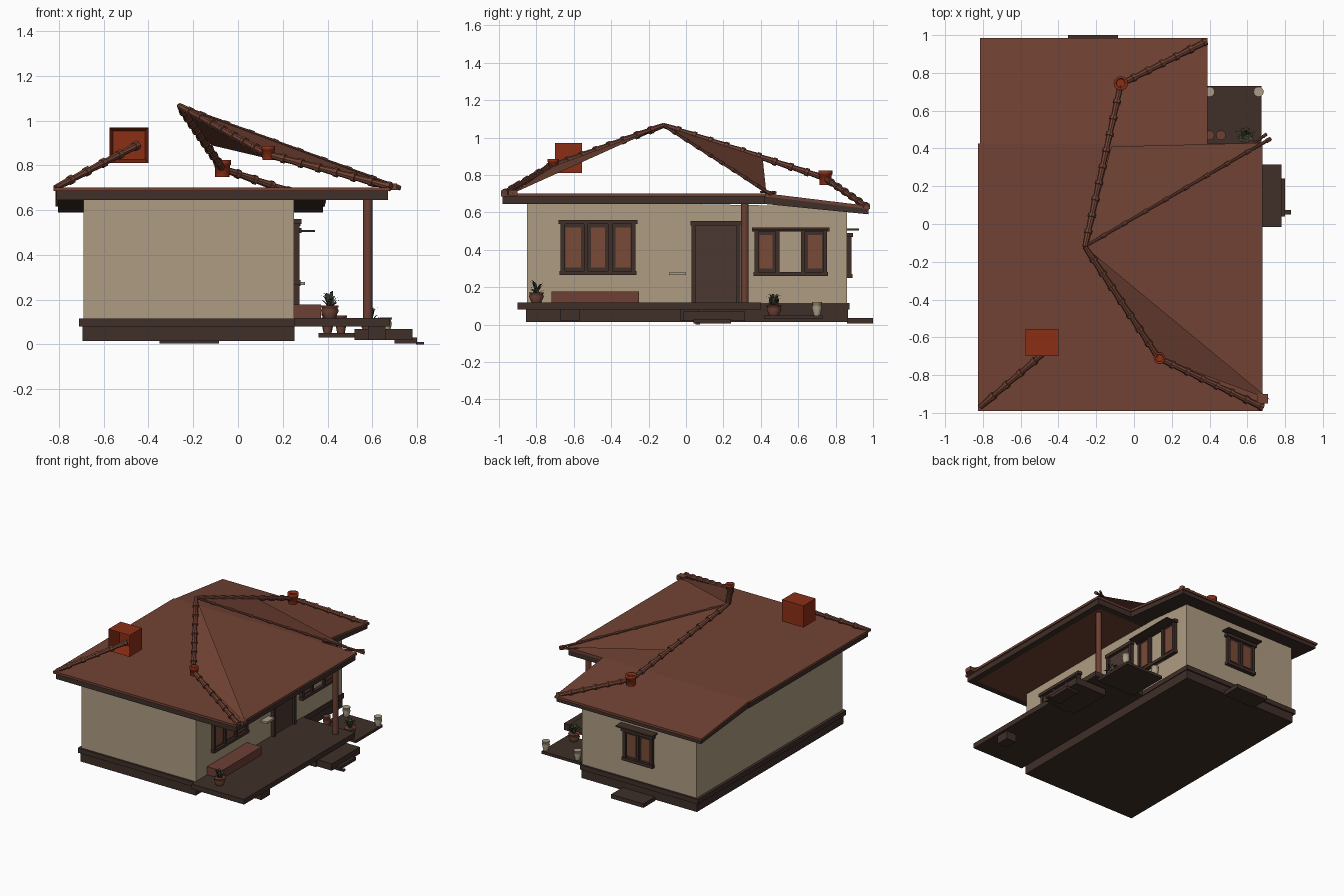
import bpy, bmesh, math, random
from mathutils import Vector

if "Cube" in bpy.data.objects:
    bpy.data.objects.remove(bpy.data.objects["Cube"])

random.seed(3)

def mat(name, r, g, b):
    m = bpy.data.materials.new(name)
    m.diffuse_color = (r, g, b, 1)
    m.use_nodes = True
    m.node_tree.nodes["Principled BSDF"].inputs["Base Color"].default_value = m.diffuse_color
    return m

ROOF = mat("roof_brown", 0.165, 0.055, 0.034)
WOOD = mat("dark_wood", 0.05, 0.028, 0.022)
WALL = mat("beige_plaster", 0.43, 0.335, 0.225)
RED = mat("rust_red", 0.26, 0.028, 0.008)
PANE = mat("pane_brown", 0.19, 0.07, 0.04)
POST = mat("post_brown", 0.15, 0.05, 0.034)
LEAF = mat("dull_green", 0.06, 0.07, 0.04)
CREAM = mat("cream_clay", 0.40, 0.34, 0.24)
DARK = mat("door_shadow", 0.07, 0.04, 0.032)

def mesh(name, verts, faces, *mats):
    me = bpy.data.meshes.new(name)
    me.from_pydata(verts, [], faces)
    for m in mats:
        me.materials.append(m)
    ob = bpy.data.objects.new(name, me)
    bpy.context.collection.objects.link(ob)
    return ob

BOXF = [(0, 3, 2, 1), (4, 5, 6, 7), (0, 1, 5, 4), (1, 2, 6, 5), (2, 3, 7, 6), (3, 0, 4, 7)]

def box(name, x, y, z, m, drop=0):
    """Box from ranges; drop lowers the +y end."""
    v = [(px, py, pz - (drop if py == y[1] else 0)) for pz in z
         for px, py in ((x[0], y[0]), (x[1], y[0]), (x[1], y[1]), (x[0], y[1]))]
    return mesh(name, v, BOXF, m)

def lathe(name, x, y, prof, m, n=14):
    """Revolve (radius, z) profile round a vertical axis."""
    v = [(x + r * math.cos(2 * math.pi * i / n), y + r * math.sin(2 * math.pi * i / n), z)
         for r, z in prof for i in range(n)]
    f = [(k * n + i, k * n + (i + 1) % n, (k + 1) * n + (i + 1) % n, (k + 1) * n + i)
         for k in range(len(prof) - 1) for i in range(n)]
    f += [tuple(reversed(range(n))), tuple(range((len(prof) - 1) * n, len(prof) * n))]
    ob = mesh(name, v, f, m)
    for p in ob.data.polygons:
        p.use_smooth = len(p.vertices) == 4
    return ob

def ridge(name, pts, m, r=0.017, step=0.095, n=8):
    """Row of tapered cap tiles along a path."""
    v, f = [], []
    for a, b in zip(pts, pts[1:]):
        a, b = Vector(a), Vector(b)
        d = b - a
        k = max(1, round(d.length / step))
        q = d.to_track_quat('Z', 'Y')
        for j in range(k):
            o = len(v)
            for t, rr in ((j / k, r * 0.8), ((j + 0.8) / k, r), ((j + 0.82) / k, r * 1.25), ((j + 1.03) / k, r * 1.25)):
                v += [a + d * t + q @ Vector((rr * math.cos(2 * math.pi * i / n), rr * math.sin(2 * math.pi * i / n), 0))
                      for i in range(n)]
            f += [(o + s * n + i, o + s * n + (i + 1) % n, o + (s + 1) * n + (i + 1) % n, o + (s + 1) * n + i)
                  for s in range(3) for i in range(n)]
            f += [tuple(o + i for i in reversed(range(n))), tuple(o + 3 * n + i for i in range(n))]
    return mesh(name, v, f, m)

# House body, foundation and skirting
box("walls", (-0.69, 0.25), (-0.85, 0.86), (0.1, 0.66), WALL, 0.03)
box("foundation", (-0.695, 0.252), (-0.855, 0.865), (0.015, 0.09), WOOD)
box("skirting", (-0.71, 0.258), (-0.865, 0.875), (0.08, 0.115), WOOD)

# Flat roof: main slab and lower sloping back slab, each with dark fascia
def soffit(ob, m):
    ob.data.materials.append(m)
    bm = bmesh.new()
    bm.from_mesh(ob.data)
    low = [f for f in bm.faces if f.normal.z < -0.9]
    bmesh.ops.inset_region(bm, faces=low, thickness=0.07)
    for f in low:
        f.material_index = 1
    bm.to_mesh(ob.data)
    bm.free()

soffit(box("main_fascia", (-0.81, 0.67), (-0.98, 0.42), (0.645, 0.685), WOOD), ROOF)
box("main_roof", (-0.825, 0.68), (-0.99, 0.425), (0.685, 0.702), ROOF)
box("back_fascia", (-0.805, 0.38), (0.42, 0.975), (0.645, 0.685), WOOD, 0.055)
box("back_roof", (-0.815, 0.388), (0.425, 0.985), (0.685, 0.702), ROOF, 0.068)

# Raised roof fins under the ridges
P = (-0.26, -0.12, 1.065)
mesh("roof_fin", [P, (0.69, 0.43, 0.70), (-0.12, 0.41, 0.89)], [(0, 1, 2)], ROOF)
mesh("front_sliver", [P, (0.13, -0.71, 0.85), (0.72, -0.93, 0.70)], [(0, 1, 2)], ROOF)

# Ridge tiles
ridge("front_left_ridge", [(-0.815, -0.97, 0.70), (-0.45, -0.66, 0.89)], ROOF)
ridge("front_right_ridge", [P, (0.13, -0.71, 0.85), (0.68, -0.97, 0.705)], ROOF)
ridge("back_right_ridge", [P, (-0.07, 0.74, 0.785), (0.38, 0.965, 0.632)], ROOF)
ridge("fin_ridge", [P, (0.72, 0.45, 0.70)], ROOF, 0.009, 0.14)
ridge("fin_prong", [(0.60, 0.40, 0.71), (0.70, 0.475, 0.705)], ROOF, 0.007)
box("corner_end", (0.65, 0.71), (-0.95, -0.90), (0.69, 0.72), ROOF)

# Round ridge knobs
for nm, x, y, z, r in (("front_knob", 0.135, -0.71, 0.855, 0.031), ("back_knob", -0.07, 0.745, 0.785, 0.038)):
    lathe(nm, x, y, [(r * .85, z - r), (r * .9, z + r * .4), (r, z + r * .45), (r, z + r), (r * .7, z + r), (r * .6, z + r * .6)], RED)

# Chimney box open to the front
ch = box("chimney", (-0.575, -0.40), (-0.70, -0.555), (0.81, 0.97), RED)
bm = bmesh.new()
bm.from_mesh(ch.data)
ff = [f for f in bm.faces if f.normal.y < -0.9]
bmesh.ops.inset_region(bm, faces=ff, thickness=0.022)
bmesh.ops.translate(bm, verts=list(ff[0].verts), vec=(0, 0.11, 0))
bm.to_mesh(ch.data)
bm.free()

# Porch deck, post, step and garden slab
box("porch_deck", (0.25, 0.68), (-0.90, 0.40), (0.08, 0.118), WOOD)
for i, y in enumerate((-0.62, 0.02)):
    box(f"deck_support_{i}", (0.58, 0.66), (y - 0.05, y + 0.05), (0.02, 0.08), WOOD)
lathe("porch_post", 0.58, 0.315, [(0.021, 0.115), (0.021, 0.65)], POST)
box("upper_step", (0.52, 0.78), (-0.015, 0.315), (0.02, 0.07), WOOD)
box("lower_step", (0.70, 0.80), (0.04, 0.24), (0.005, 0.03), WOOD)
box("step_stone", (0.795, 0.83), (0.05, 0.075), (0.0, 0.012), WOOD)
box("garden_slab", (0.36, 0.675), (0.42, 0.73), (0.03, 0.05), WOOD)
box("back_step", (-0.35, -0.085), (0.86, 1.0), (0.005, 0.035), WOOD)
box("bench", (0.25, 0.37), (-0.72, -0.25), (0.118, 0.178), POST)

# Windows and door: framed openings, placed by wall
def place(wall, name, u, d, z, m):
    """u runs along the wall, d is distance out of it."""
    if wall == "right":
        return box(name, (0.25 + d[0], 0.25 + d[1]), u, z, m)
    return box(name, u, (0.86 + d[0], 0.86 + d[1]), z, m)

def window(wall, name, u, z, bars, fills, t=0.022):
    place(wall, name + "_top", (u[0] - 0.012, u[1] + 0.012), (0, 0.033), (z[1] - t, z[1]), WOOD)
    place(wall, name + "_sill", (u[0] - 0.005, u[1] + 0.005), (0, 0.03), (z[0], z[0] + t), WOOD)
    for i, b in enumerate([u[0] + t / 2] + bars + [u[1] - t / 2]):
        place(wall, f"{name}_bar_{i}", (b - t / 2, b + t / 2), (0, 0.025), z, WOOD)
    edges = [u[0]] + bars + [u[1]]
    for i, m in enumerate(fills):
        a, b = edges[i], edges[i + 1]
        if m is PANE:
            place(wall, f"{name}_sash_{i}", (a, b), (0, 0.012), z, WOOD)
            g = 0.027
            place(wall, f"{name}_pane_{i}", (a + g, b - g), (0.010, 0.016), (z[0] + 0.04, z[1] - 0.04), m)
        else:
            place(wall, f"{name}_gap_{i}", (a, b), (0, 0.008), z, m)

window("right", "front_window", (-0.67, -0.27), (0.265, 0.56), [-0.535, -0.405], [PANE] * 3)
window("right", "rear_window", (0.365, 0.755), (0.26, 0.52), [0.49, 0.625], [PANE, WALL, PANE])
window("back", "back_window", (-0.34, -0.10), (0.25, 0.49), [-0.22], [PANE, PANE])
box("rear_awning", (0.25, 0.345), (0.36, 0.76), (0.503, 0.511), WOOD)
box("back_awning", (-0.37, -0.07), (0.86, 0.925), (0.503, 0.513), WOOD)
place("right", "door_leaf", (0.04, 0.28), (0, 0.008), (0.118, 0.55), DARK)
for i, y in enumerate((0.03, 0.27)):
    place("right", f"door_jamb_{i}", (y, y + 0.022), (0, 0.025), (0.118, 0.555), WOOD)
place("right", "door_lintel", (0.025, 0.30), (0, 0.03), (0.53, 0.555), WOOD)
place("right", "wall_shelf", (-0.09, 0.0), (0, 0.05), (0.265, 0.28), CREAM)

# Pots
def pot(name, x, y, z, r, h, m):
    lathe(name, x, y, [(r * .65, z), (r, z + h * .6), (r * .85, z + h * .85), (r, z + h * .88), (r, z + h)], m, 12)

pot("clay_pot_1", 0.40, 0.47, 0.05, 0.026, 0.09, POST)
pot("clay_pot_2", 0.46, 0.47, 0.05, 0.026, 0.08, POST)
pot("cream_pot_1", 0.40, 0.70, 0.05, 0.027, 0.07, CREAM)
pot("cream_pot_2", 0.66, 0.70, 0.05, 0.027, 0.07, CREAM)

# Potted plants with pointed leaves
def plant(name, x, y, z):
    pot(name + "_pot", x, y, z, 0.04, 0.055, POST)
    v, f = [], []
    for i in range(16):
        a = i * 2.4
        tall = random.uniform(0.02, 0.07)
        reach = 0.075 - tall * 0.6
        d, s = Vector((math.cos(a), math.sin(a), 0)), Vector((-math.sin(a), math.cos(a), 0)) * 0.008
        c = Vector((x, y, z + 0.045))
        mid = c + d * reach * 0.55 + Vector((0, 0, tall))
        tip = c + d * reach + Vector((0, 0, tall * 1.1))
        o = len(v)
        v += [c - s, c + s, mid + s, mid - s, tip]
        f += [(o, o + 1, o + 2, o + 3), (o + 3, o + 2, o + 4)]
    mesh(name + "_leaves", v, f, LEAF)

plant("front_plant", 0.41, -0.80, 0.118)
plant("slab_plant", 0.59, 0.47, 0.05)
